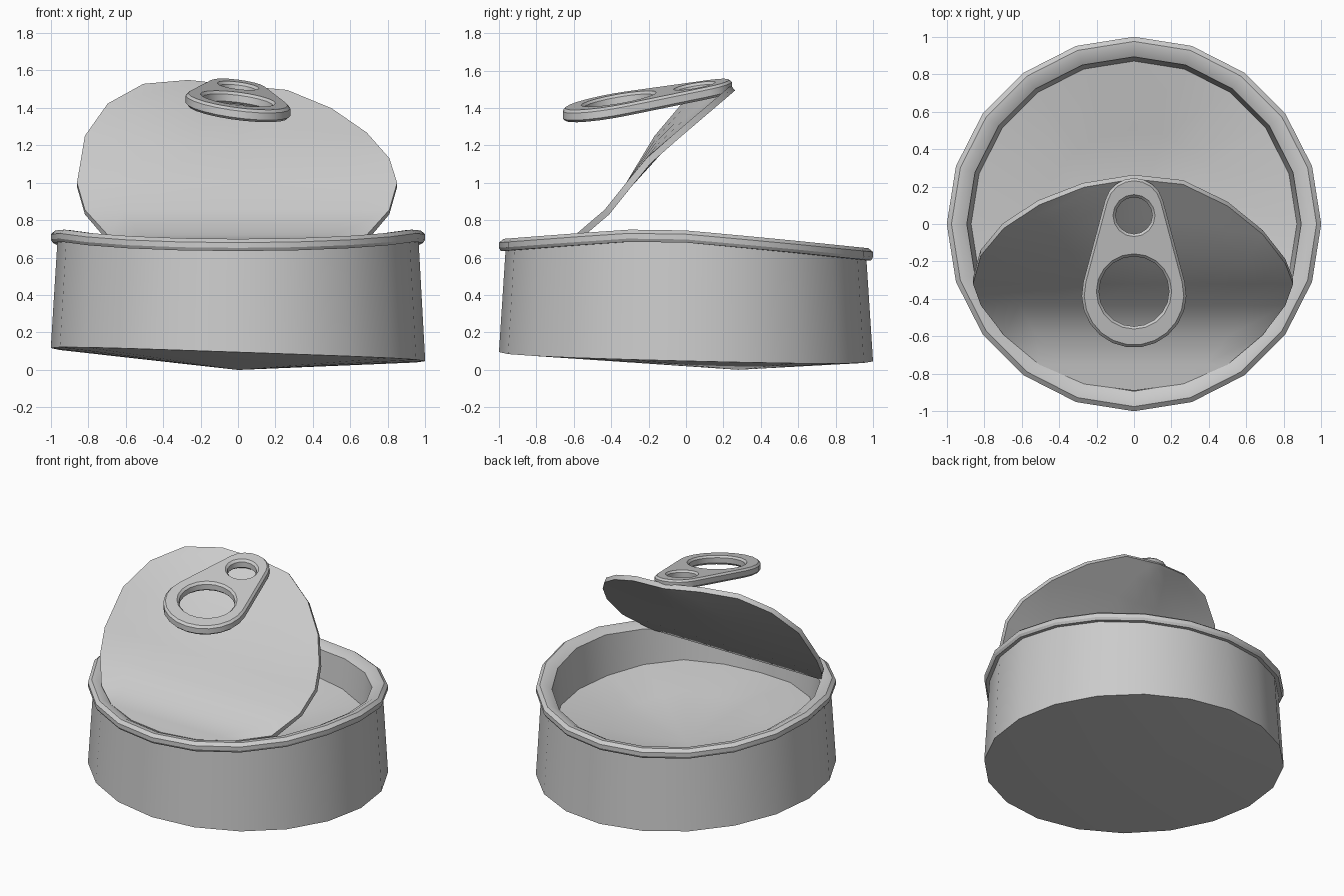
import bpy, bmesh
from math import sin, cos, pi, radians, acos
from mathutils import Matrix

if "Cube" in bpy.data.objects:
    bpy.data.objects.remove(bpy.data.objects["Cube"])

SIDES = 20


def lerp(table, x):
    """Piecewise linear lookup; rows are (x, value)."""
    for (x0, a), (x1, b) in zip(table, table[1:]):
        if x <= x1:
            return a + (b - a) * (x - x0) / (x1 - x0)
    return table[-1][1]


def smooth(ob, angle):
    bpy.ops.object.select_all(action='DESELECT')
    ob.select_set(True)
    bpy.context.view_layer.objects.active = ob
    bpy.ops.object.shade_smooth_by_angle(angle=radians(angle))


def add_object(name, me, angle):
    ob = bpy.data.objects.new(name, me)
    bpy.context.collection.objects.link(ob)
    smooth(ob, angle)
    return ob


def finish(name, bm, angle):
    bmesh.ops.recalc_face_normals(bm, faces=bm.faces)
    me = bpy.data.meshes.new(name)
    bm.to_mesh(me)
    bm.free()
    return add_object(name, me, angle)


def bridge(bm, a, b):
    n = len(a)
    for i in range(n):
        j = (i + 1) % n
        bm.faces.new((a[i], a[j], b[j], b[i]))


def fan(bm, ring, co):
    c = bm.verts.new(co)
    for i in range(len(ring)):
        bm.faces.new((ring[i - 1], ring[i], c))


# Uneven heights around the dented can
def rim_z(x, y):
    return lerp([(-1, .70), (-.6, .73), (-.3, .75), (0, .745), (.5, .70), (1, .65)], y)


def base_z(x, y):
    return .07 - .035 * x - .025 * y + .012 * x * x


def floor_z(x, y):
    return .435 - .02 * y + .014 * sin(5 * x + 2 * y)


# Can body: outer wall, rolled rim, inner wall and sagging inner floor
profile = [
    (1.0, base_z, 0), (.965, rim_z, -.065),
    (.99, rim_z, -.065), (1.0, rim_z, -.048), (1.0, rim_z, -.02),
    (.975, rim_z, 0), (.94, rim_z, -.003), (.893, rim_z, -.03),
    (.87, floor_z, 0), (.5, floor_z, -.06),
]
bm = bmesh.new()
rings = []
for r, fz, dz in profile:
    ring = []
    for i in range(SIDES):
        t = 2 * pi * i / SIDES
        x, y = cos(t), sin(t)
        ring.append(bm.verts.new((r * x, r * y, fz(x, y) + dz)))
    rings.append(ring)
for a, b in zip(rings, rings[1:]):
    bridge(bm, a, b)
fan(bm, rings[0], (0, .28, 0))
fan(bm, rings[-1], (0, 0, .27))
finish("can_body", bm, 28)

# Peeled lid: a disc bent along a side profile, hinged at the front
LID_R = .86
bend_y = [(-1, -.89), (-.6, -.6), (-.3, -.43), (0, -.32), (.22, -.2), (1, .24)]
bend_z = [(-1, .675), (-.6, .715), (-.3, .86), (0, 1.0), (.22, 1.145), (1, 1.52)]


def lid_point(x, v):
    # The left side curls up and the right side is trimmed lower
    lift = .17 * max(0, -x) * min(1, max(0, v / .8))
    v -= .22 * max(0, x - .3) * min(1, max(0, v / .4))
    return (x * LID_R - .01 * max(0, x), lerp(bend_y, v) - .3 * lift, lerp(bend_z, v) + lift)


bm = bmesh.new()
rows = []
for k in range(SIDES // 2 + 1):
    t = pi * k / (SIDES // 2)
    v, half = -cos(t), sin(t)
    steps = [0] if half < 1e-5 else [half * (j / 4 - 1) for j in range(9)]
    rows.append([bm.verts.new(lid_point(x, v)) for x in steps])
for a, b in zip(rows, rows[1:]):
    for j in range(8):
        if len(a) == 1:
            bm.faces.new((a[0], b[j + 1], b[j]))
        elif len(b) == 1:
            bm.faces.new((a[j], a[j + 1], b[0]))
        else:
            bm.faces.new((a[j], a[j + 1], b[j + 1], b[j]))
bmesh.ops.recalc_face_normals(bm, faces=bm.faces)
bmesh.ops.solidify(bm, geom=bm.faces[:], thickness=.035)
finish("peeled_lid", bm, 40)


# Pull tab: teardrop plate with a finger hole and a rivet hole
def arc(cy, r, a0, a1, n, closed=False):
    d = n if closed else n - 1
    return [(r * cos(a0 + (a1 - a0) * i / d), cy + r * sin(a0 + (a1 - a0) * i / d)) for i in range(n)]


BIG, SMALL = (-.38, .28), (.085, .16)
tan = pi / 2 - acos((BIG[1] - SMALL[1]) / (SMALL[0] - BIG[0]))
outline = arc(*SMALL, tan, pi - tan, 9) + arc(*BIG, pi - tan, 2 * pi + tan, 14)
holes = [arc(-.36, .187, 0, 2 * pi, 20, True), arc(.045, .098, 0, 2 * pi, 16, True)]

cu = bpy.data.curves.new("pull_tab_outline", 'CURVE')
cu.dimensions = '2D'
cu.fill_mode = 'BOTH'
cu.extrude = .019
cu.bevel_depth = .014
cu.bevel_resolution = 0
cu.offset = -.014
for pts in [outline] + holes:
    sp = cu.splines.new('POLY')
    sp.points.add(len(pts) - 1)
    for p, (x, y) in zip(sp.points, pts):
        p.co = (x, y, 0, 1)
    sp.use_cyclic_u = True
helper = bpy.data.objects.new("pull_tab_outline", cu)
bpy.context.collection.objects.link(helper)
dg = bpy.context.evaluated_depsgraph_get()
mesh = bpy.data.meshes.new_from_object(helper.evaluated_get(dg))
bpy.data.objects.remove(helper)
# Tilt the plate up to the lid's top edge and slightly to one side
mesh.transform(Matrix(((1, 0, 0, 0), (0, 1, 0, 0), (-.125, .172, 1, 1.478), (0, 0, 0, 1))))
add_object("pull_tab", mesh, 30)
